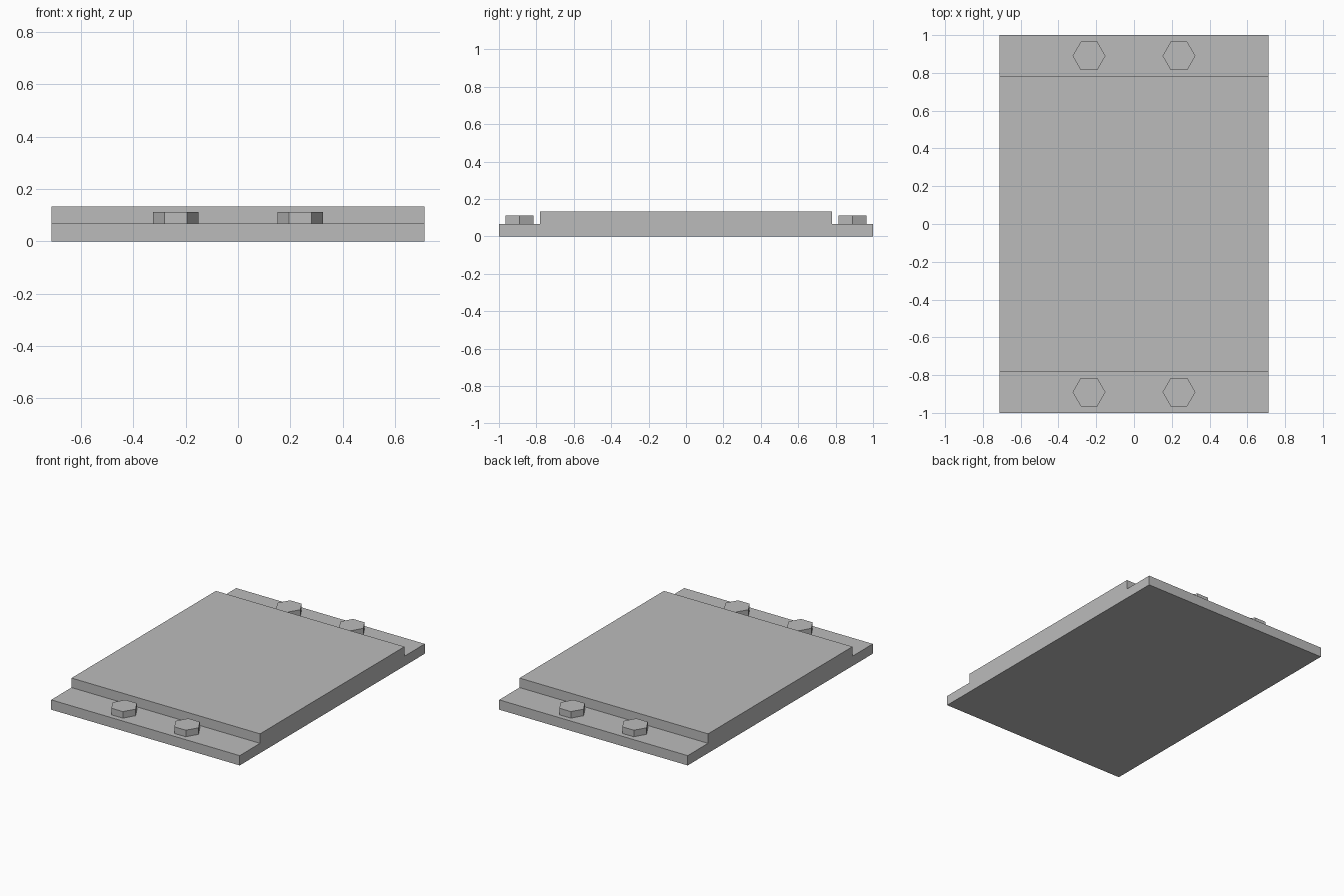
import bpy, bmesh
from math import pi

cube = bpy.data.objects.get("Cube")
if cube:
    bpy.data.objects.remove(cube, do_unlink=True)

HALF_W = 0.713   # half width of the plate
FLANGE_Z = 0.067
TOP_Z = 0.132
STEP_Y = 0.78

steel = bpy.data.materials.new("grey steel")
steel.use_nodes = True
steel.diffuse_color = (0.5, 0.5, 0.5, 1)
steel.node_tree.nodes["Principled BSDF"].inputs["Base Color"].default_value = (0.5, 0.5, 0.5, 1)


def add_object(name, bm):
    bmesh.ops.recalc_face_normals(bm, faces=bm.faces)
    mesh = bpy.data.meshes.new(name)
    bm.to_mesh(mesh)
    bm.free()
    mesh.materials.append(steel)
    obj = bpy.data.objects.new(name, mesh)
    bpy.context.collection.objects.link(obj)
    return obj


# Stepped plate: side profile extruded across the width
half = [(1, 0), (1, FLANGE_Z), (STEP_Y, FLANGE_Z), (STEP_Y, TOP_Z)]
profile = half + [(-y, z) for y, z in reversed(half)]
bm = bmesh.new()
side = bm.faces.new([bm.verts.new((-HALF_W, y, z)) for y, z in profile])
ext = bmesh.ops.extrude_face_region(bm, geom=[side])
moved = [v for v in ext["geom"] if isinstance(v, bmesh.types.BMVert)]
bmesh.ops.translate(bm, verts=moved, vec=(2 * HALF_W, 0, 0))
add_object("stepped_plate", bm)

# Hexagonal bolt heads, two on each flange, corners pointing sideways
for y_name, sy in (("front", -1), ("back", 1)):
    for x_name, sx in (("right", -1), ("left", 1)):
        bm = bmesh.new()
        bmesh.ops.create_cone(bm, cap_ends=True, segments=6,
                              radius1=0.087, radius2=0.087, depth=0.045)
        # Point a corner along x
        if max(v.co.x for v in bm.verts) < 0.08:
            for v in bm.verts:
                v.co.x, v.co.y = v.co.y, -v.co.x
        bolt = add_object(f"{y_name}_{x_name}_bolt_head", bm)
        bolt.location = (sx * 0.238, sy * 0.89, FLANGE_Z + 0.0225)
